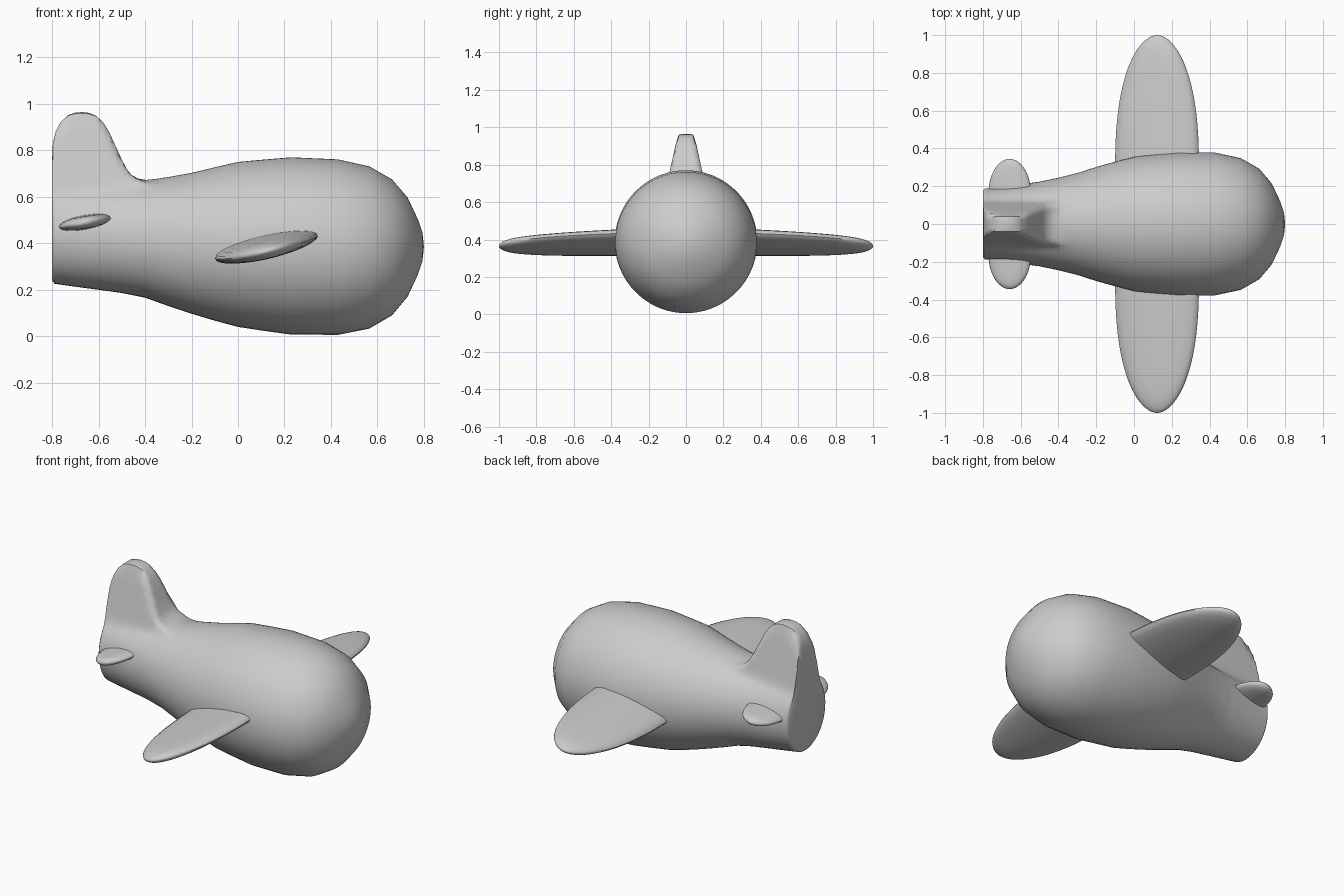
import bpy, bmesh, math

if "Cube" in bpy.data.objects:
    bpy.data.objects.remove(bpy.data.objects["Cube"])


def lerp_table(table, x):
    for a, b in zip(table, table[1:]):
        if a[0] <= x <= b[0]:
            t = (x - a[0]) / (b[0] - a[0])
            return [p + (q - p) * t for p, q in zip(a[1:], b[1:])]
    return list(table[-1][1:])


def loft(name, rings):
    """Skin closed rings of points and cap both ends."""
    bm = bmesh.new()
    vs = [[bm.verts.new(p) for p in r] for r in rings]
    n = len(rings[0])
    for a, b in zip(vs, vs[1:]):
        for i in range(n):
            j = (i + 1) % n
            bm.faces.new((a[i], a[j], b[j], b[i]))
    bm.faces.new(vs[0])
    bm.faces.new(vs[-1])
    bmesh.ops.recalc_face_normals(bm, faces=bm.faces)
    me = bpy.data.meshes.new(name)
    bm.to_mesh(me)
    bm.free()
    ob = bpy.data.objects.new(name, me)
    bpy.context.collection.objects.link(ob)
    bpy.ops.object.select_all(action='DESELECT')
    ob.select_set(True)
    bpy.context.view_layer.objects.active = ob
    bpy.ops.object.shade_smooth_by_angle(angle=math.radians(50))
    return ob


# Fuselage outline: x, bottom z, top z, half width
BODY = [(-0.8, 0.24, 0.65, 0.175), (-0.79, 0.226, 0.66, 0.187), (-0.7, 0.213, 0.66, 0.197),
        (-0.6, 0.2, 0.66, 0.21), (-0.5, 0.186, 0.664, 0.224), (-0.4, 0.166, 0.67, 0.245),
        (-0.3, 0.13, 0.685, 0.27), (-0.2, 0.097, 0.703, 0.302), (-0.1, 0.067, 0.727, 0.33),
        (0.0, 0.04, 0.75, 0.356), (0.12, 0.022, 0.761, 0.37), (0.23, 0.007, 0.77, 0.381),
        (0.43, 0.006, 0.761, 0.378), (0.565, 0.033, 0.731, 0.349), (0.663, 0.09, 0.675, 0.293),
        (0.73, 0.17, 0.597, 0.214), (0.775, 0.267, 0.502, 0.118), (0.794, 0.325, 0.445, 0.06),
        (0.8, 0.382, 0.388, 0.003)]
# Tail fin outline: x, top z
FIN = [(-0.8, 0.76), (-0.797, 0.83), (-0.785, 0.88), (-0.765, 0.92), (-0.73, 0.952), (-0.7, 0.962),
       (-0.67, 0.965), (-0.64, 0.961), (-0.61, 0.948), (-0.58, 0.92), (-0.555, 0.88),
       (-0.53, 0.825), (-0.5, 0.76), (-0.48, 0.722), (-0.46, 0.694), (-0.43, 0.674),
       (-0.39, 0.655), (-0.35, 0.6)]


def body_ring(x, n=36):
    lo, hi, w = lerp_table(BODY, x)
    zc, rz = (lo + hi) / 2, (hi - lo) / 2
    half = []
    for i in range(n + 1):
        th = math.pi * (i / n) ** 1.5          # finer sampling around the fin
        s, c = math.sin(th), math.cos(th)
        r = 1 / math.hypot(s / w, c / rz)
        if x < -0.35 and c > 0.05:
            # tapering fin, blended softly into the round body
            side = (0.043 + 0.22 * (0.965 - zc)) / (s + 0.22 * c)
            top = (lerp_table(FIN, x)[0] - zc) / c
            f = (side ** -40 + top ** -40) ** (-1 / 40)
            r = (r ** 24 + f ** 24) ** (1 / 24)
        half.append((r * s, zc + r * c))
    pts = [(x, y, z) for y, z in half]
    return pts + [(x, -y, z) for y, z in half[-2:0:-1]]


xs = sorted({p[0] for p in BODY} | {p[0] for p in FIN})
loft("fuselage_with_fin", [body_ring(x) for x in xs])


def wing(name, y0, y1, cx, chord, thick, z0, z1, slope, n=24, steps=24):
    """Tilted elliptical wing with a rounded tip, mirrored across the body."""
    rings = []
    for i in range(steps + 1):
        t = min(math.sin(math.pi / 2 * i / steps), 0.9998)
        y = y0 + (y1 - y0) * t
        c = chord * (1 - t ** 2.5) ** 0.53
        h = (thick[0] + (thick[1] - thick[0]) * t) * (1 - t ** 12) ** 0.5
        z = z0 + (z1 - z0) * t
        ring = []
        for k in range(n):
            a = 2 * math.pi * k / n
            dx = c * math.cos(a)
            ring.append((cx + dx, y, z + slope * dx + h * math.sin(a)))
        rings.append(ring)
    ob = loft(name, rings)
    m = ob.modifiers.new("Mirror", 'MIRROR')
    m.use_axis = (False, True, False)
    return ob


# Main wings and tailplanes
wing("wings", 0.28, 1.0, 0.122, 0.222, (0.053, 0.036), 0.386, 0.365, 0.22)
wing("tailplanes", 0.12, 0.345, -0.658, 0.115, (0.034, 0.024), 0.49, 0.49, 0.17, steps=16)
